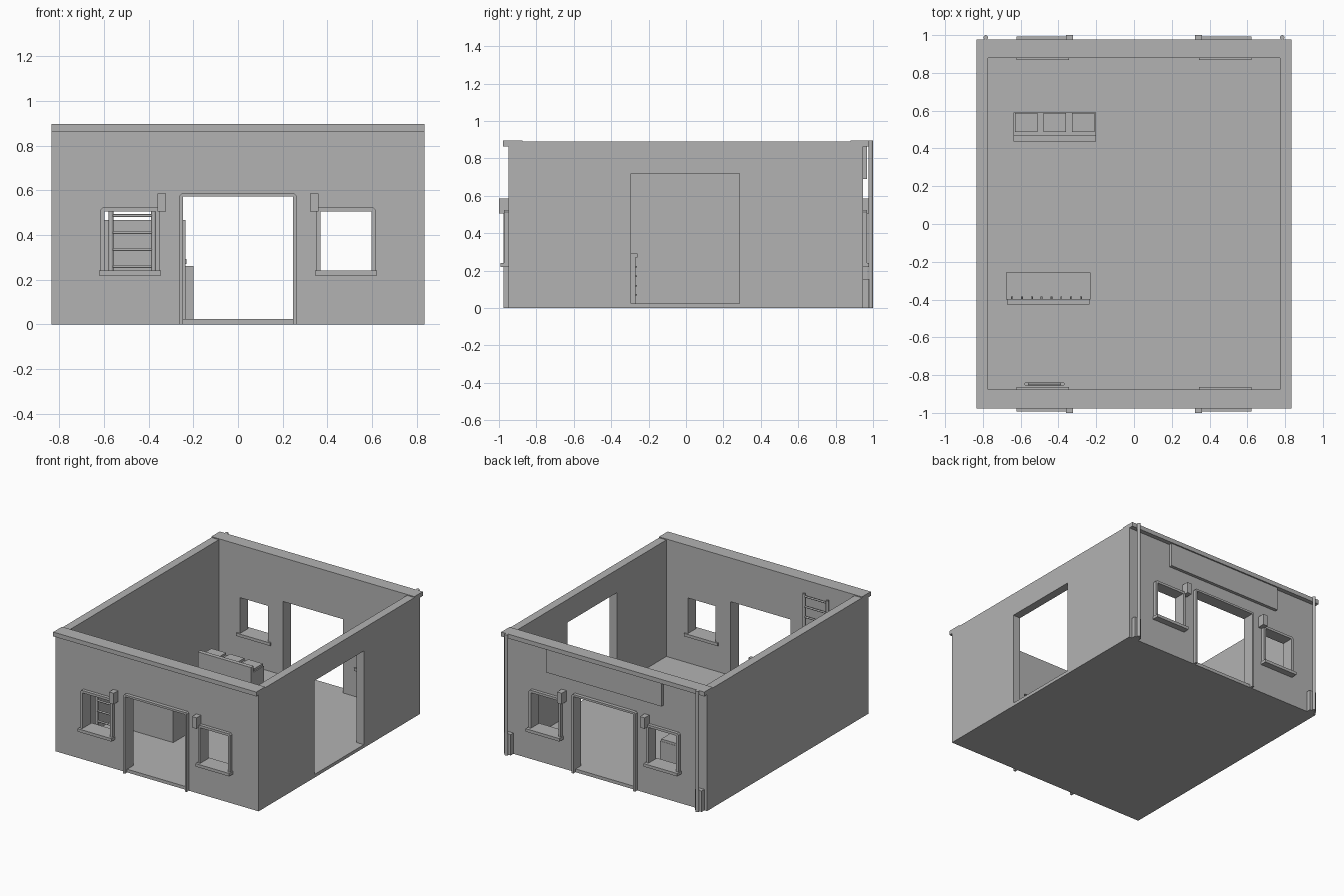
import bpy
import bmesh
from mathutils import Vector

cube = bpy.data.objects.get("Cube")
if cube:
    bpy.data.objects.remove(cube, do_unlink=True)

GREY = (0.45, 0.45, 0.45, 1.0)
plaster = bpy.data.materials.new("plain_grey")
plaster.diffuse_color = GREY
plaster.use_nodes = True
plaster.node_tree.nodes["Principled BSDF"].inputs["Base Color"].default_value = GREY


def make(name, bm):
    bmesh.ops.recalc_face_normals(bm, faces=bm.faces)
    mesh = bpy.data.meshes.new(name)
    bm.to_mesh(mesh)
    bm.free()
    mesh.materials.append(plaster)
    obj = bpy.data.objects.new(name, mesh)
    bpy.context.collection.objects.link(obj)
    return obj


def add_box(bm, xs, ys, zs):
    verts = bmesh.ops.create_cube(bm, size=1)["verts"]
    for v in verts:
        v.co = Vector([(a + b) / 2 + c * (b - a) for (a, b), c in zip((xs, ys, zs), v.co)])


def box(name, xs, ys, zs):
    bm = bmesh.new()
    add_box(bm, xs, ys, zs)
    return make(name, bm)


def boxes(name, parts):
    bm = bmesh.new()
    for part in parts:
        add_box(bm, *part)
    return make(name, bm)


def rod(name, start, end, radius, sides=12):
    start, end = Vector(start), Vector(end)
    bm = bmesh.new()
    bmesh.ops.create_cone(bm, cap_ends=True, segments=sides, radius1=radius,
                          radius2=radius, depth=(end - start).length)
    turn = (end - start).to_track_quat("Z", "Y")
    for v in bm.verts:
        v.co = turn @ v.co + (start + end) / 2
    obj = make(name, bm)
    for p in obj.data.polygons:
        p.use_smooth = len(p.vertices) == 4
    return obj


def frame(name, x0, x1, z0, z1, t, ys):
    """Upside-down U moulding with clipped outer corners."""
    c = t * 0.6
    profile = [(x0 - t, z0), (x0 - t, z1 + t - c), (x0 - t + c, z1 + t),
               (x1 + t - c, z1 + t), (x1 + t, z1 + t - c), (x1 + t, z0),
               (x1, z0), (x1, z1), (x0, z1), (x0, z0)]
    bm = bmesh.new()
    face = bm.faces.new([bm.verts.new((x, ys[0], z)) for x, z in profile])
    new = bmesh.ops.extrude_face_region(bm, geom=[face])["geom"]
    for v in new:
        if isinstance(v, bmesh.types.BMVert):
            v.co.y = ys[1]
    return make(name, bm)


def cut(obj, cutter):
    mod = obj.modifiers.new("opening", "BOOLEAN")
    mod.operation = "DIFFERENCE"
    mod.solver = "EXACT"
    mod.object = cutter
    cutter.hide_render = True
    bpy.context.view_layer.objects.active = obj
    bpy.ops.object.modifier_apply(modifier=mod.name)
    bpy.data.objects.remove(cutter, do_unlink=True)


# Main dimensions
W, IN_W = 0.835, 0.774
FRONT, BACK, IN_FRONT, IN_BACK = -0.95, 0.945, -0.875, 0.88
FLOOR, WALL_TOP, TOP = 0.024, 0.89, 0.897

# Walls and floor in one shell, with aligned openings front and back
shell = box("walls_and_floor", (-W, W), (FRONT, BACK), (0, WALL_TOP))
cut(shell, box("room_cutter", (-IN_W, IN_W), (IN_FRONT, IN_BACK), (FLOOR, 1.2)))
cut(shell, box("door_cutter", (-0.246, 0.246), (-1.2, 1.2), (FLOOR, 0.572)))
cut(shell, box("side_door_cutter", (0.7, 1.0), (-0.295, 0.285), (FLOOR, 0.72)))
for s in (-1, 1):
    xs = sorted((s * 0.37, s * 0.598))
    cut(shell, box("window_cutter", xs, (-1.2, 1.2), (0.235, 0.506)))

# Trim repeated on the front and back walls
for side, face, inner, d in (("front", FRONT, IN_FRONT, -1), ("back", BACK, IN_BACK, 1)):
    def out(depth, start=face):
        return sorted((start, face + d * depth))

    box(side + "_cornice", (-W, W), sorted((inner, d * 0.978)), (0.865, TOP))
    frame(side + "_door_frame", -0.246, 0.246, 0, 0.572, 0.015, out(0.026))
    for s, hand in ((-1, "right"), (1, "left")):
        label = side + "_" + hand
        lo, hi = sorted((s * 0.37, s * 0.598))
        frame(label + "_window_frame", lo, hi, 0.24, 0.506, 0.018, out(0.024))
        box(label + "_window_sill", (lo - 0.025, hi + 0.025),
            sorted((inner - d * 0.011, d * 0.993)), (0.219, 0.241))
        box(label + "_wall_lamp", sorted((s * 0.322, s * 0.36)),
            sorted((face, d * 1.0)), (0.505, 0.587))

# Blank sign panel and drainpipes on the back
box("back_sign_panel", (-0.475, 0.475), (BACK, 0.968), (0.69, 0.866))
for s, hand in ((-1, "right"), (1, "left")):
    x = s * 0.785
    rod(hand + "_drainpipe", (x, 0.988, 0), (x, 0.988, TOP), 0.012)
    box(hand + "_drainpipe_base", (x - 0.028, x + 0.028), (BACK, 0.978), (0, 0.155))

# Ladder leaning flat on the inside of the front wall
for x in (-0.569, -0.378):
    rod("ladder_rail", (x, -0.847, FLOOR), (x, -0.847, 0.81), 0.011)
for i in range(10):
    z = 0.107 + 0.076 * i
    rod("ladder_rung", (-0.569, -0.847, z), (-0.378, -0.847, z), 0.007, 8)

# Workbench with a pegboard and drawer pulls
bx = (-0.672, -0.235)
box("workbench_body", bx, (-0.4, -0.27), (FLOOR, 0.27))
box("workbench_top", (-0.677, -0.231), (-0.4, -0.258), (0.27, 0.292))
box("pegboard", bx, (-0.425, -0.397), (FLOOR, 0.467))
for i in range(8):
    x = -0.645 + 0.052 * i
    rod("peg", (x, -0.398, 0.4), (x, -0.384, 0.4), 0.005, 8)
boxes("drawer_pulls", [((x - 0.03, x + 0.03), (-0.27, -0.263), (z - 0.004, z + 0.004))
                       for x in (-0.6, -0.453, -0.306) for z in (0.07, 0.12, 0.17, 0.22)])

# Three-seat bench with a raised back
cx = (-0.637, -0.2)
box("seat_base", cx, (0.468, 0.59), (FLOOR, 0.215))
box("seat_back", cx, (0.437, 0.468), (FLOOR, 0.262))
for i in range(3):
    x = -0.57 + 0.151 * i
    box("seat_cushion", (x - 0.06, x + 0.06), (0.487, 0.588), (0.215, 0.232))
